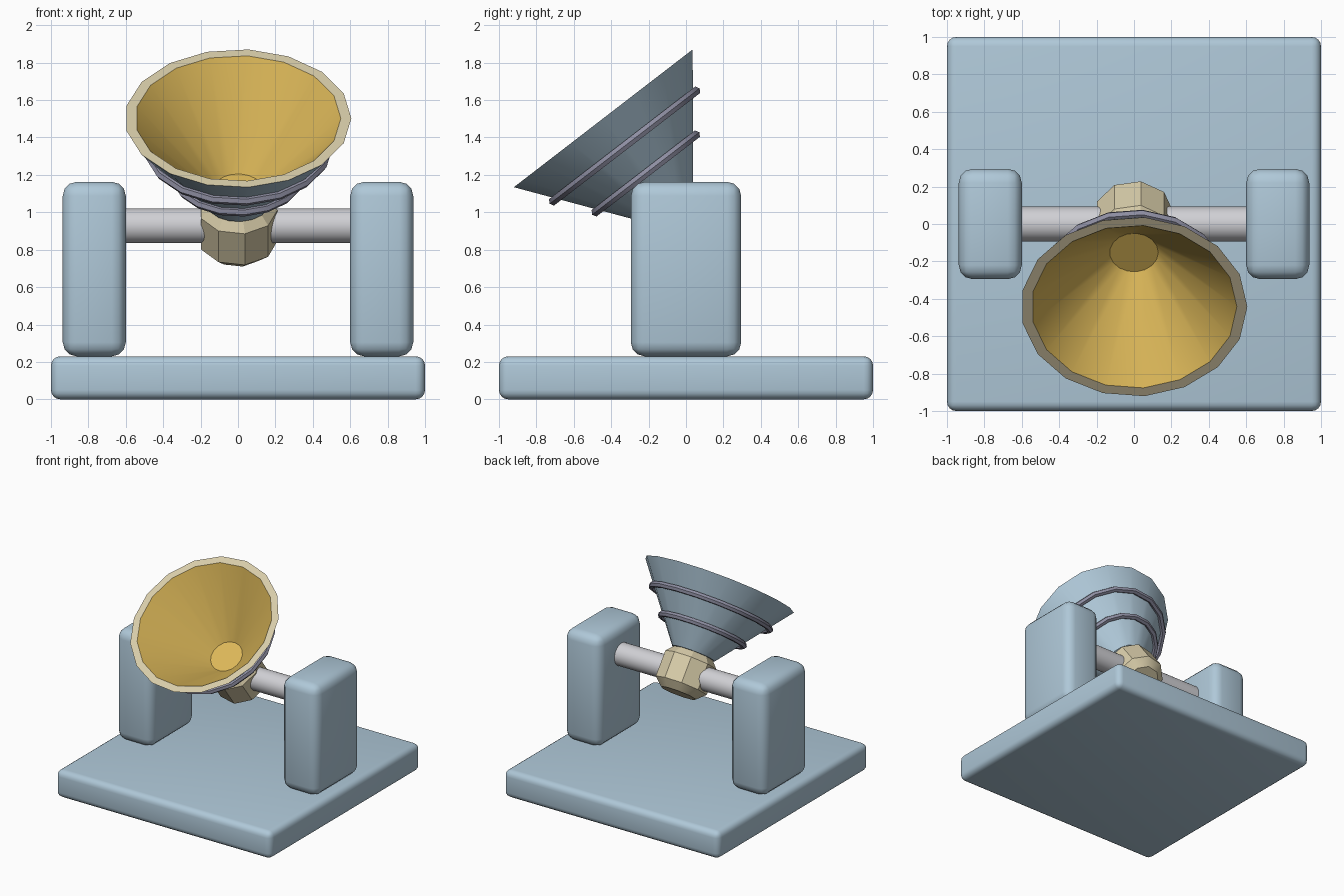
import bpy, bmesh, math
from mathutils import Matrix, Vector

if "Cube" in bpy.data.objects:
    bpy.data.objects.remove(bpy.data.objects["Cube"])

PIVOT = Vector((0, 0, 0.928))
TILT = Matrix.Translation(PIVOT) @ Matrix.Rotation(math.radians(37.6), 4, 'X')


def material(name, rgb):
    m = bpy.data.materials.new(name)
    m.diffuse_color = (*rgb, 1)
    m.use_nodes = True
    m.node_tree.nodes["Principled BSDF"].inputs["Base Color"].default_value = m.diffuse_color
    return m


BLUE = material("pale_blue", (0.43, 0.58, 0.69))
GOLD = material("gold", (0.72, 0.48, 0.10))
CREAM = material("cream", (0.69, 0.61, 0.40))
MAUVE = material("mauve_grey", (0.27, 0.27, 0.36))
STEEL = material("light_steel", (0.63, 0.63, 0.66))


def finish(name, bm, mats, angle=30):
    bmesh.ops.recalc_face_normals(bm, faces=bm.faces)
    mesh = bpy.data.meshes.new(name)
    bm.to_mesh(mesh)
    bm.free()
    for m in mats:
        mesh.materials.append(m)
    ob = bpy.data.objects.new(name, mesh)
    bpy.context.collection.objects.link(ob)
    bpy.ops.object.select_all(action='DESELECT')
    ob.select_set(True)
    bpy.context.view_layer.objects.active = ob
    bpy.ops.object.shade_smooth_by_angle(angle=math.radians(angle))
    return ob


def rounded_box(name, lo, hi, bevel, segments):
    bm = bmesh.new()
    bmesh.ops.create_cube(bm, size=1)
    for v in bm.verts:
        v.co = [(a + b) / 2 + c * (b - a) for a, b, c in zip(lo, hi, v.co)]
    bmesh.ops.bevel(bm, geom=bm.edges[:], offset=bevel, segments=segments,
                    profile=0.5, affect='EDGES')
    return finish(name, bm, [BLUE], 40)


def lathe(name, profile, sides, mats, slots=None, closed=False, matrix=TILT):
    """Spin (radius, height) points around z; slots gives a material per band."""
    bm = bmesh.new()
    rings = []
    for r, h in profile:
        if r == 0:
            rings.append([bm.verts.new((0, 0, h))] * sides)
        else:
            rings.append([bm.verts.new((r * math.cos(2 * math.pi * i / sides),
                                        r * math.sin(2 * math.pi * i / sides), h))
                          for i in range(sides)])
    pairs = list(zip(rings, rings[1:] + rings[:1]))
    if not closed:
        pairs.pop()
    for k, (a, b) in enumerate(pairs):
        for i in range(sides):
            j = (i + 1) % sides
            quad = list(dict.fromkeys((a[i], a[j], b[j], b[i])))
            bm.faces.new(quad).material_index = slots[k] if slots else 0
    bm.transform(matrix)
    return finish(name, bm, mats)


# Base plate and the two uprights
rounded_box("base", (-1, -1, 0), (1, 1, 0.23), 0.05, 4)
for side, name in ((-1, "left_upright"), (1, "right_upright")):
    x0, x1 = sorted((side * 0.6, side * 0.937))
    rounded_box(name, (x0, -0.295, 0.23), (x1, 0.295, 1.163), 0.075, 3)

# Axle between the uprights
lathe("axle", [(0, -0.65), (0.093, -0.65), (0.093, 0.65), (0, 0.65)], 32, [STEEL],
      matrix=Matrix.Translation(PIVOT) @ Matrix.Rotation(math.pi / 2, 4, 'Y'))

# Faceted hub on the axle
lathe("hub", [(0, -0.165), (0.145, -0.165), (0.21, -0.105), (0.21, 0.105),
              (0.155, 0.165), (0, 0.165)], 9, [CREAM])

# Horn: blue outside, cream rim, gold lining and floor
lathe("horn", [(0, 0.16), (0.172, 0.16), (0.606, 0.725), (0.55, 0.725),
               (0.13, 0.25), (0, 0.25)], 17, [BLUE, CREAM, GOLD], [0, 0, 1, 2, 2])

# Bands around the horn
for name, radius, height in (("upper_band", 0.483, 0.538), ("lower_band", 0.338, 0.353)):
    section = [(radius + 0.025 * math.cos(i * math.pi / 3),
                height + 0.025 * math.sin(i * math.pi / 3)) for i in range(6)]
    lathe(name, section, 17, [MAUVE], closed=True)
